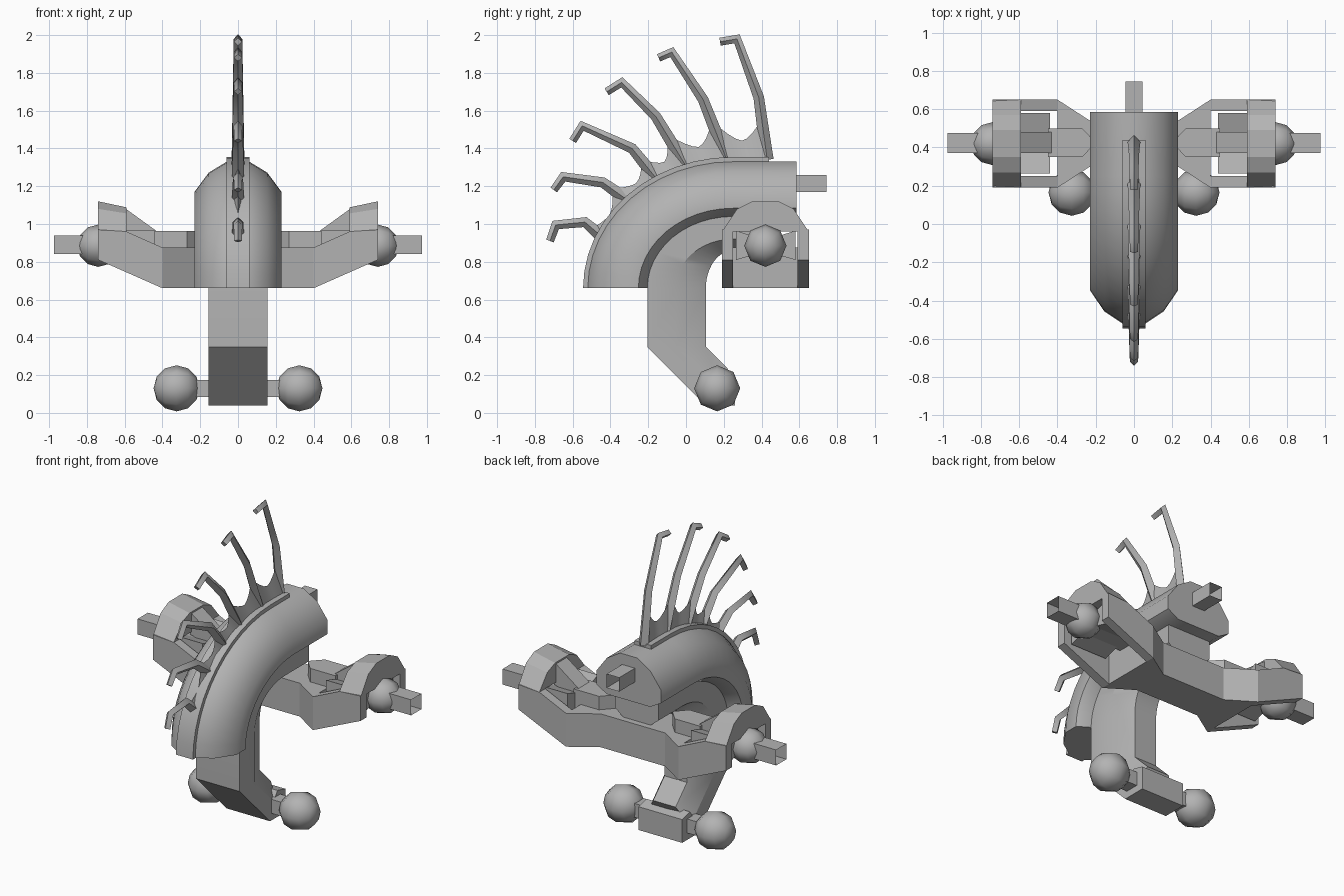
import bpy, bmesh, math
from mathutils import Vector, Matrix

cube = bpy.data.objects.get("Cube")
if cube:
    bpy.data.objects.remove(cube, do_unlink=True)

grey = bpy.data.materials.new("plain grey")
grey.use_nodes = True
grey.diffuse_color = (0.45, 0.45, 0.45, 1)
grey.node_tree.nodes["Principled BSDF"].inputs["Base Color"].default_value = (0.45, 0.45, 0.45, 1)


def finish(name, bm, smooth=0):
    bmesh.ops.recalc_face_normals(bm, faces=bm.faces)
    mesh = bpy.data.meshes.new(name)
    bm.to_mesh(mesh)
    bm.free()
    mesh.materials.append(grey)
    obj = bpy.data.objects.new(name, mesh)
    bpy.context.collection.objects.link(obj)
    if smooth:
        bpy.ops.object.select_all(action='DESELECT')
        obj.select_set(True)
        bpy.context.view_layer.objects.active = obj
        bpy.ops.object.shade_smooth_by_angle(angle=math.radians(smooth))
    return obj


def mirror(obj):
    """Repeat a part on the other side."""
    mod = obj.modifiers.new("Mirror", 'MIRROR')
    mod.use_mirror_merge = False
    return obj


def loft(name, rings, smooth=0, caps=(True, True)):
    """Skin a list of closed rings."""
    bm = bmesh.new()
    rows = [[bm.verts.new(p) for p in ring] for ring in rings]
    n = len(rows[0])
    for a, b in zip(rows, rows[1:]):
        for i in range(n):
            j = (i + 1) % n
            bm.faces.new((a[i], a[j], b[j], b[i]))
    if caps[0]:
        bm.faces.new(rows[0])
    if caps[1]:
        bm.faces.new(rows[-1])
    return finish(name, bm, smooth)


def prism(name, outline, axis, start, end, caps=(True, True)):
    """Extrude a 2D outline along x, y or z."""
    place = {'x': lambda a, b, d: (d, a, b),
             'y': lambda a, b, d: (a, d, b),
             'z': lambda a, b, d: (a, b, d)}[axis]
    rings = [[place(a, b, d) for a, b in outline] for d in (start, end)]
    return loft(name, rings, caps=caps)


def rect(a0, a1, b0, b1):
    return [(a0, b0), (a1, b0), (a1, b1), (a0, b1)]


def ball(name, centre, radius):
    bm = bmesh.new()
    bmesh.ops.create_uvsphere(bm, u_segments=8, v_segments=6, radius=radius,
                              matrix=Matrix.Translation(centre) @ Matrix.Rotation(math.pi / 2, 4, 'Y'))
    return mirror(finish(name, bm, 70))


def arc_rings(section, back, steps=12):
    """Rings along a quarter ellipse then straight back; section = (x, y radius, z radius)."""
    rings = []
    for k in range(steps + 1):
        t = math.pi / 2 * k / steps
        rings.append([(x, 0.25 - ry * math.cos(t), 0.66 + rz * math.sin(t)) for x, ry, rz in section])
    rings.append([(x, back, 0.66 + rz) for x, ry, rz in section])
    return rings


def both_sides(half):
    return half + [(-p[0],) + p[1:] for p in reversed(half)]


# Arched body shell
half = [(x, 0.455 + 0.315 * t, 0.38 + 0.29 * t)
        for x, t in ((0.155, 0), (0.23, 0.15), (0.23, 0.45), (0.155, 0.8), (0.06, 1))]
loft("body", arc_rings(both_sides(half), 0.585), 50)

# Raised ridge along the back
half = [(0.06, 0.74, 0.64), (0.06, 0.795, 0.695)]
loft("back_ridge", arc_rings(both_sides(half), 0.44), 30)

# Belly strip that runs down into the leg
half = [(0.155, 0.455, 0.38), (0.155, 0.305, 0.26), (0.08, 0.145, 0.20)]
widths = [p[0] for p in half]
lower = []
for spots in (((0.105, 0.04), (0.18, 0.115), (0.22, 0.235)),
              ((-0.205, 0.35), (-0.055, 0.35), (0.105, 0.35))):
    lower.append(both_sides([(w, y, z) for w, (y, z) in zip(widths, spots)]))
loft("belly_and_leg", lower + arc_rings(both_sides(half), 0.5), 30)

# Foot block, axle and balls
prism("foot", [(0.08, 0.065), (0.105, 0.04), (0.26, 0.04), (0.26, 0.19), (0.18, 0.21)], 'x', -0.155, 0.155)
prism("foot_axle", rect(0.12, 0.21, 0.085, 0.175), 'x', -0.26, 0.26)
ball("foot_ball", (0.325, 0.165, 0.13), 0.122)

# Hollow stub at the rear
prism("rear_stub", rect(-0.045, 0.045, 1.17, 1.26), 'y', 0.55, 0.745, caps=(True, False))

# Shoulder hub and side frames
hub = [(0.23, 0.30), (0.40, 0.19), (0.40, 0.65), (0.23, 0.54)]
prism("shoulder_hub", hub + [(-x, y) for x, y in reversed(hub)], 'z', 0.66, 0.875)
wall = [(0.40, 0.66), (0.74, 0.81), (0.74, 0.97), (0.59, 0.96), (0.40, 0.875)]
for name, y0, y1 in (("front_frame", 0.19, 0.25), ("rear_frame", 0.59, 0.65)):
    mirror(prism(name, wall, 'y', y0, y1))

# Arch over each shoulder socket, its top falling slightly inward
arch = [(0.25, 0.96), (0.19, 0.96), (0.27, 1.08), (0.35, 1.12),
        (0.49, 1.12), (0.57, 1.08), (0.65, 0.96), (0.59, 0.96)]
mirror(loft("shoulder_arch", [[(0.74, y, z) for y, z in arch],
                              [(0.59, y, 0.96 + (z - 0.96) * 0.8) for y, z in arch]]))

# Socket block, pointed lever and strut
mirror(prism("socket_block", [(0.265, 0.965), (0.37, 0.93), (0.47, 0.93), (0.58, 0.965),
                              (0.58, 0.81), (0.47, 0.84), (0.37, 0.84), (0.265, 0.81)], 'x', 0.44, 0.70))
mirror(prism("shoulder_lever", [(0.20, 0.425), (0.27, 0.35), (0.45, 0.35), (0.45, 0.5), (0.27, 0.5)],
             'z', 0.84, 0.962))
mirror(prism("shoulder_strut", [(0.43, 0.962), (0.60, 1.085), (0.60, 0.94), (0.44, 0.90)], 'y', 0.37, 0.48))

# Shoulder ball and hollow arm peg
ball("shoulder_ball", (0.74, 0.42, 0.885), 0.112)
mirror(prism("arm_peg", rect(0.37, 0.475, 0.84, 0.94), 'x', 0.76, 0.975, caps=(True, False)))

# Hooked spines: base, bend, top and hook end in the (y, z) plane
spines = [
    ((0.43, 1.34), (0.385, 1.67), (0.27, 1.98), (0.18, 1.965)),
    ((0.22, 1.33), (0.09, 1.66), (-0.075, 1.91), (-0.145, 1.88)),
    ((0.01, 1.29), (-0.16, 1.57), (-0.34, 1.75), (-0.42, 1.70)),
    ((-0.14, 1.22), (-0.285, 1.40), (-0.55, 1.52), (-0.60, 1.44)),
    ((-0.30, 1.12), (-0.44, 1.22), (-0.65, 1.25), (-0.70, 1.18)),
    ((-0.43, 0.92), (-0.535, 1.01), (-0.69, 0.995), (-0.72, 0.91)),
]
for number, spine in enumerate(spines, 1):
    pts = [Vector(p) for p in spine]
    rings = []
    for k, (p, r) in enumerate(zip(pts, (0.034, 0.028, 0.023, 0.021))):
        before = (p - pts[k - 1]).normalized() if k else Vector((0, 0))
        after = (pts[k + 1] - p).normalized() if k < 3 else Vector((0, 0))
        along = (before + after).normalized()
        side = Vector((-along.y, along.x)) * r * (1.2 if k == 2 else 1)
        rings.append([(r, p.x, p.y), (0, p.x + side.x, p.y + side.y),
                      (-r, p.x, p.y), (0, p.x - side.x, p.y - side.y)])
    loft(f"spine_{number}", rings, 60)

# Scalloped web between neighbouring spines
for number, (a, b) in enumerate(zip(spines, spines[1:]), 1):
    a0, a1, b0, b1 = (Vector(p) for p in (a[0], a[1], b[0], b[1]))
    rings = []
    for k in range(9):
        s = k / 8
        base = a0.lerp(b0, s)
        height = 0.32 + 0.33 * abs(2 * s - 1) ** 1.6
        tip = base + (a1 - a0).lerp(b1 - b0, s) * height
        rings.append([(0.028, base.x, base.y), (0, tip.x, tip.y), (-0.028, base.x, base.y)])
    loft(f"spine_web_{number}", rings, 40)
